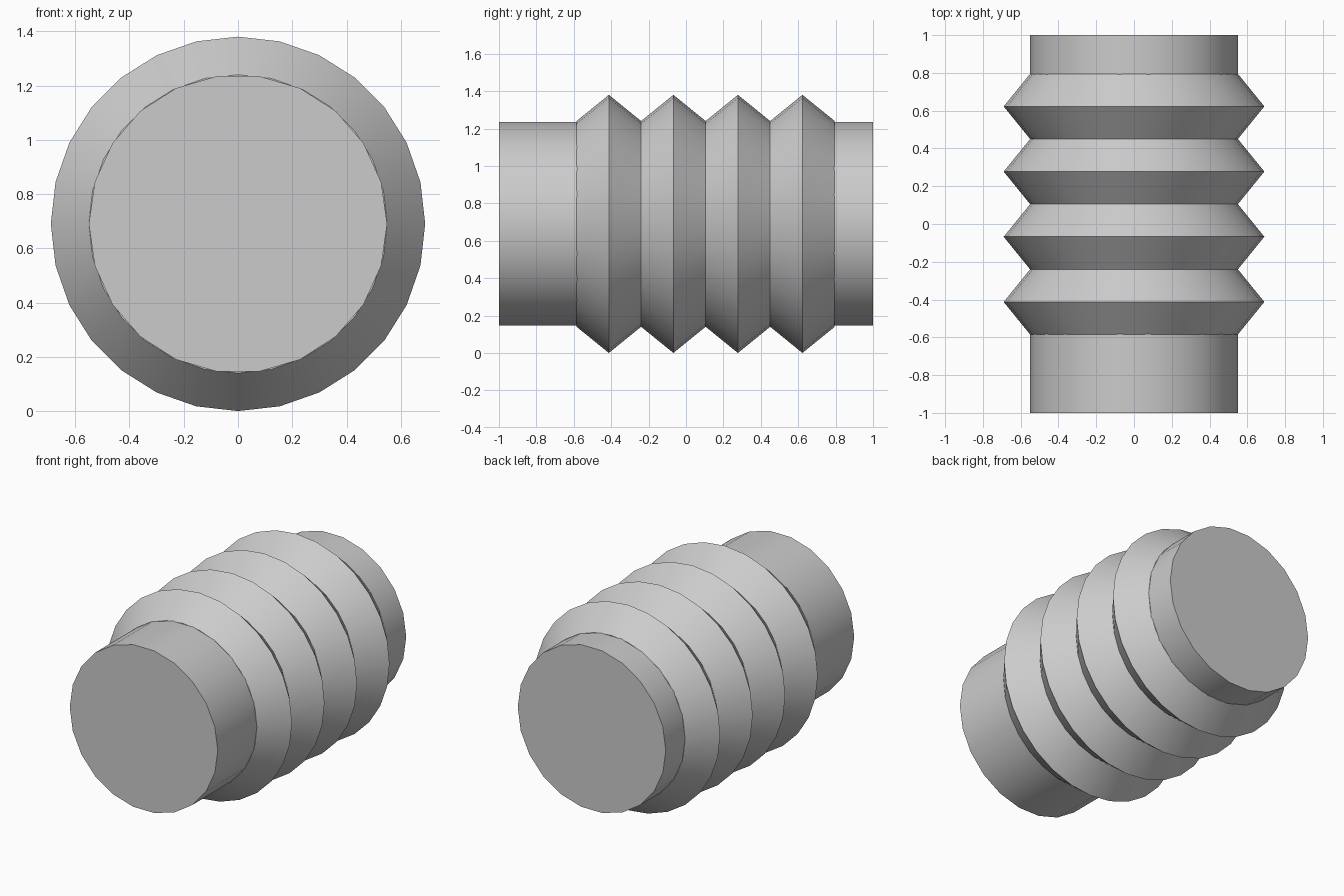
import bpy
import bmesh
import math

cube = bpy.data.objects.get("Cube")
if cube:
    bpy.data.objects.remove(cube, do_unlink=True)

AXIS_Z = 0.69
PIPE_R, FOLD_R = 0.55, 0.69
START, PITCH, FOLDS = -0.585, 0.345, 4
END = START + PITCH * FOLDS

grey = bpy.data.materials.new("plain grey")
grey.use_nodes = True
colour = (0.6, 0.6, 0.6, 1.0)
grey.diffuse_color = colour
grey.node_tree.nodes["Principled BSDF"].inputs["Base Color"].default_value = colour


def lathe(name, profile, sides, capped):
    """Revolve (y, radius) points around the lengthwise axis."""
    bm = bmesh.new()
    rings = []
    for y, r in profile:
        angles = [math.tau * i / sides for i in range(sides)]
        rings.append([bm.verts.new((r * math.cos(a), y, AXIS_Z + r * math.sin(a)))
                      for a in angles])
    for a, b in zip(rings, rings[1:]):
        for i in range(sides):
            j = (i + 1) % sides
            bm.faces.new((a[i], b[i], b[j], a[j]))
    if capped:
        bm.faces.new(rings[0])
        bm.faces.new(rings[-1][::-1])
    bmesh.ops.recalc_face_normals(bm, faces=bm.faces)
    mesh = bpy.data.meshes.new(name)
    bm.to_mesh(mesh)
    bm.free()
    mesh.materials.append(grey)
    obj = bpy.data.objects.new(name, mesh)
    bpy.context.collection.objects.link(obj)
    bpy.ops.object.select_all(action='DESELECT')
    obj.select_set(True)
    bpy.context.view_layer.objects.active = obj
    bpy.ops.object.shade_smooth_by_angle(angle=math.radians(30))
    return obj


# Pleated sleeve: alternating valleys and peaks
pleats = [(START + PITCH * i / 2, FOLD_R if i % 2 else PIPE_R)
          for i in range(2 * FOLDS + 1)]
lathe("bellows", pleats, 28, True)

# Plain pipe ends, tucked slightly into the sleeve
lathe("front_pipe", [(-1, PIPE_R), (START + 0.02, PIPE_R)], 22, True)
lathe("back_pipe", [(END - 0.02, PIPE_R), (1, PIPE_R)], 22, True)
